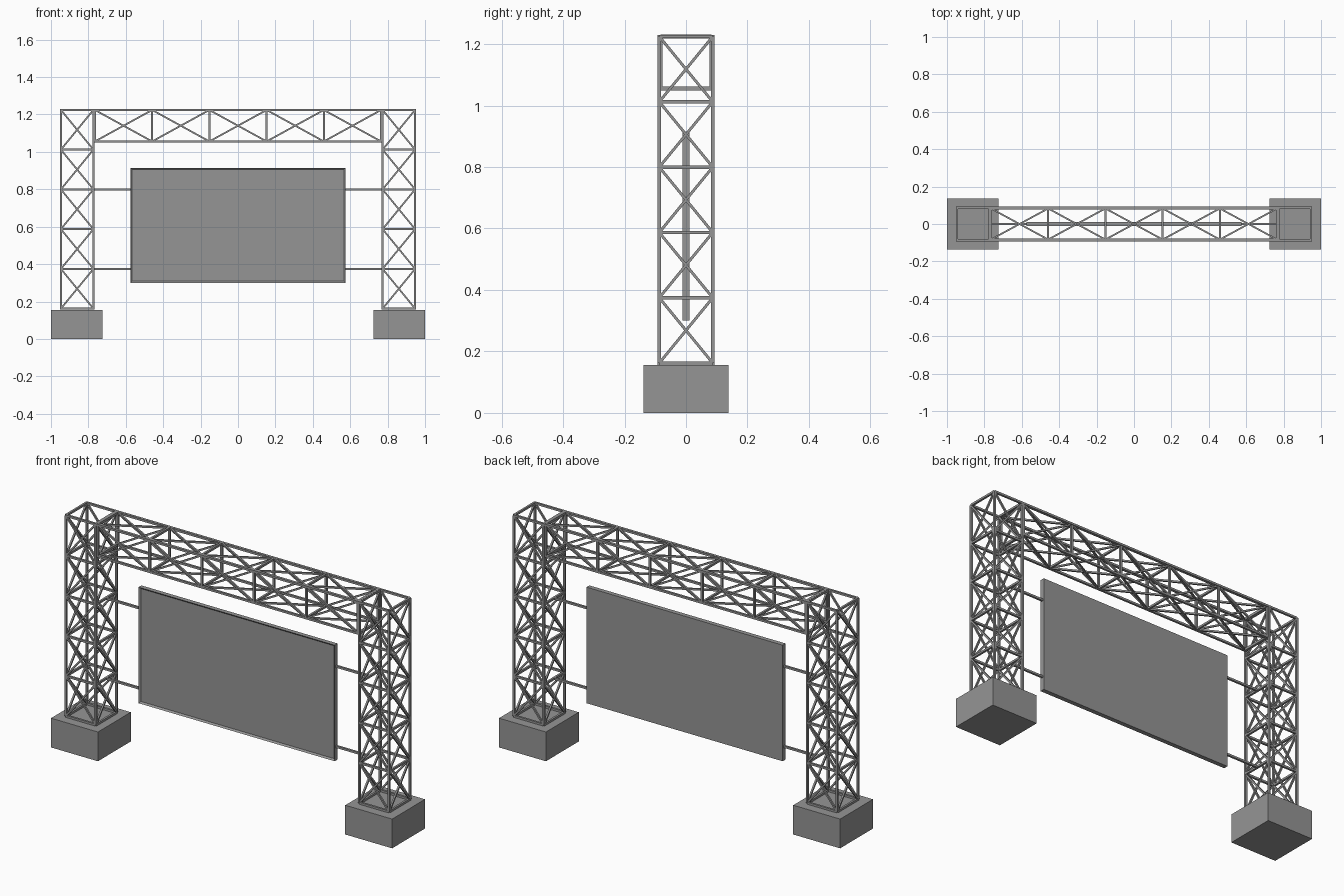
import bpy
import bmesh
from mathutils import Vector, Matrix

cube = bpy.data.objects.get("Cube")
if cube:
    bpy.data.objects.remove(cube, do_unlink=True)

steel = bpy.data.materials.new("steel grey")
steel.use_nodes = True
GREY = (0.3, 0.3, 0.3, 1)
steel.diffuse_color = GREY
steel.node_tree.nodes["Principled BSDF"].inputs["Base Color"].default_value = GREY


def finish(name, bm):
    mesh = bpy.data.meshes.new(name)
    bm.to_mesh(mesh)
    bm.free()
    mesh.materials.append(steel)
    obj = bpy.data.objects.new(name, mesh)
    bpy.context.collection.objects.link(obj)
    return obj


def add_box(bm, low, high):
    low, high = Vector(low), Vector(high)
    matrix = Matrix.Translation((low + high) / 2) @ Matrix.Diagonal((*(high - low), 1))
    return bmesh.ops.create_cube(bm, size=1, matrix=matrix)["verts"]


def add_bar(bm, start, end, width):
    """Square bar between two points."""
    start, end = Vector(start), Vector(end)
    axis = end - start
    side = Vector((0, 1, 0)) if abs(axis.normalized().y) < 0.5 else Vector((1, 0, 0))
    if abs(axis.normalized().x) < 0.01 and abs(axis.y) > 0:
        side = Vector((1, 0, 0))
    z = axis.normalized()
    x = z.cross(side).normalized()
    y = z.cross(x)
    turn = Matrix((x, y, z)).transposed().to_4x4()
    matrix = Matrix.Translation((start + end) / 2) @ turn @ Matrix.Diagonal((width, width, axis.length, 1))
    bmesh.ops.create_cube(bm, size=1, matrix=matrix)


def lattice(name, ring_at, count, chord, brace, end_chord):
    """Four chords, cross frames and X bracing on all four sides."""
    bm = bmesh.new()
    rings = [ring_at(i) for i in range(count + 1)]
    for k in range(4):
        n = (k + 1) % 4
        add_bar(bm, rings[0][k], rings[-1][k], chord)
        for i, ring in enumerate(rings):
            add_bar(bm, ring[k], ring[n], end_chord if i in (0, count) else chord)
        for a, b in zip(rings, rings[1:]):
            add_bar(bm, a[k], b[n], brace)
            add_bar(bm, a[n], b[k], brace)
    return finish(name, bm)


CORNERS = ((-1, -1), (1, -1), (1, 1), (-1, 1))
BASE_TOP = 0.155
LEVEL = 0.2125
HALF = 0.087
TOWER_X = 0.86


def level_z(i):
    return 0.162 + i * LEVEL


for side, label in ((-1, "right"), (1, "left")):
    # Footing block
    bm = bmesh.new()
    x = side * 0.8625
    add_box(bm, (x - 0.1375, -0.1375, 0), (x + 0.1375, 0.1375, BASE_TOP))
    finish(label + "_footing", bm)

    # Lattice tower
    lattice(label + "_tower",
            lambda i: [(side * TOWER_X + a * HALF, b * HALF, level_z(i)) for a, b in CORNERS],
            5, 0.011, 0.009, 0.011)

    # Screen support arms
    bm = bmesh.new()
    for i in (1, 3):
        add_bar(bm, (side * 0.57, 0, level_z(i)), (side * 0.773, 0, level_z(i)), 0.011)
    finish(label + "_screen_arms", bm)

# Overhead truss
SPAN = 0.765
lattice("overhead_truss",
        lambda i: [(-SPAN + i * SPAN * 2 / 5, a * 0.083, 1.14 + b * 0.084) for a, b in CORNERS],
        5, 0.011, 0.009, 0.013)

# Top rails joining the towers
bm = bmesh.new()
for y in (-HALF, HALF):
    add_bar(bm, (-TOWER_X - HALF, y, level_z(5)), (TOWER_X + HALF, y, level_z(5)), 0.011)
finish("top_rails", bm)

# Display screen with a raised rim around the front
bm = bmesh.new()
add_box(bm, (-0.575, -0.012, 0.3), (0.575, 0.012, 0.915))
bm.normal_update()
front = [f for f in bm.faces if f.normal.y < -0.9]
bmesh.ops.inset_region(bm, faces=front, thickness=0.012)
bmesh.ops.translate(bm, verts=front[0].verts[:], vec=(0, 0.008, 0))
finish("display_screen", bm)
